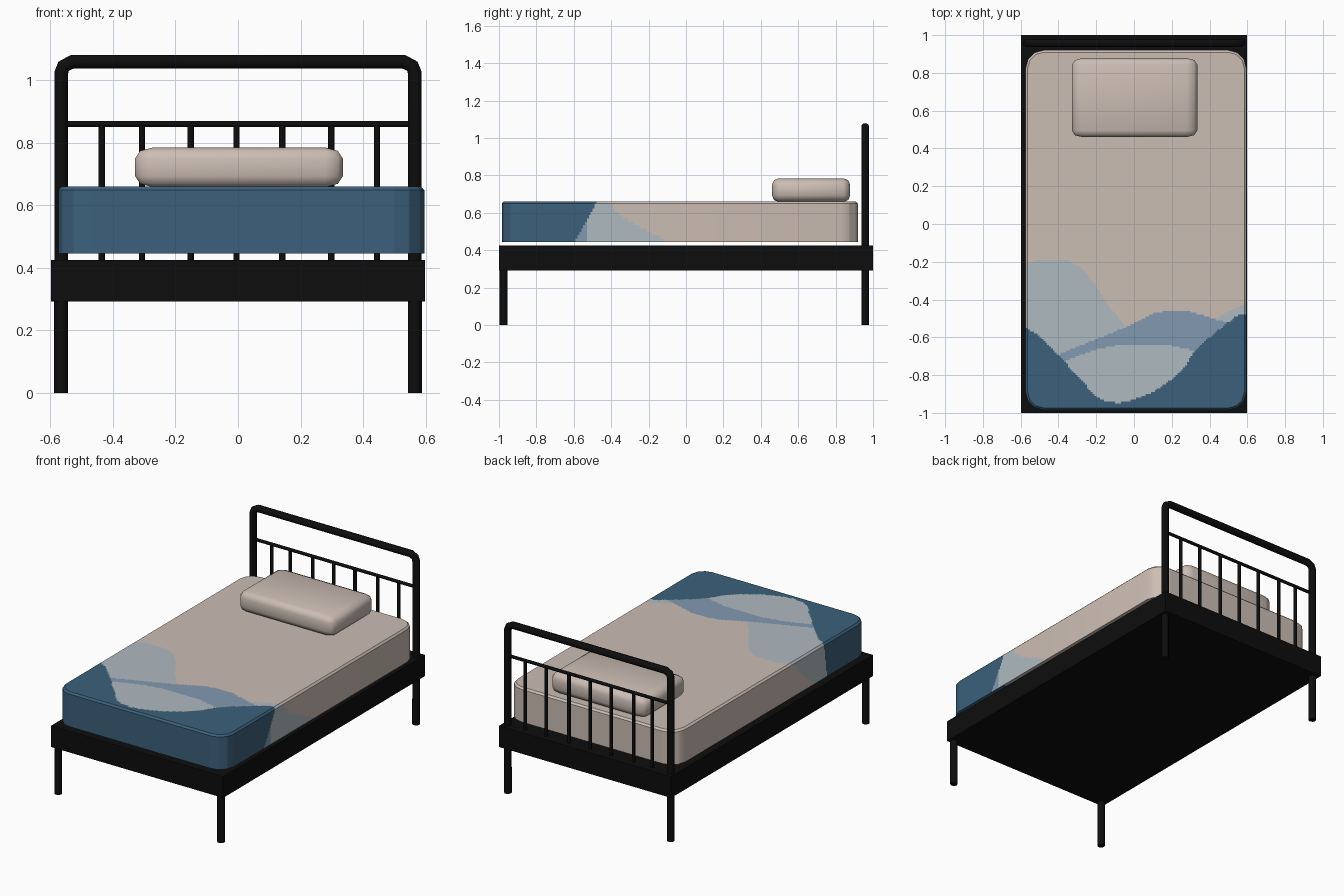
import bpy, bmesh, math
from mathutils import Vector

if "Cube" in bpy.data.objects:
    bpy.data.objects.remove(bpy.data.objects["Cube"])


def material(name, rgb):
    m = bpy.data.materials.new(name)
    m.diffuse_color = (*rgb, 1)
    m.use_nodes = True
    m.node_tree.nodes["Principled BSDF"].inputs["Base Color"].default_value = m.diffuse_color
    return m


BLACK = material("black metal", (0.004, 0.004, 0.004))
BEIGE = material("beige fabric", (0.60, 0.51, 0.455))
DARK = material("dark blue fabric", (0.045, 0.118, 0.198))
PALE = material("pale blue grey fabric", (0.43, 0.49, 0.525))
MID = material("mid blue fabric", (0.225, 0.32, 0.44))


def smooth(ob, angle=40):
    bpy.ops.object.select_all(action='DESELECT')
    ob.select_set(True)
    bpy.context.view_layer.objects.active = ob
    bpy.ops.object.shade_smooth_by_angle(angle=math.radians(angle))


def finish(name, bm, mats):
    me = bpy.data.meshes.new(name)
    bm.to_mesh(me)
    bm.free()
    ob = bpy.data.objects.new(name, me)
    bpy.context.collection.objects.link(ob)
    for m in mats:
        me.materials.append(m)
    return ob


def box(lo, hi):
    bm = bmesh.new()
    bmesh.ops.create_cube(bm, size=1)
    lo, hi = Vector(lo), Vector(hi)
    for v in bm.verts:
        v.co = (lo + hi) / 2 + v.co * (hi - lo)
    return bm


def tube(name, pts, r):
    cu = bpy.data.curves.new(name, 'CURVE')
    cu.dimensions = '3D'
    cu.bevel_depth = r
    cu.bevel_resolution = 3
    cu.use_fill_caps = True
    sp = cu.splines.new('POLY')
    sp.points.add(len(pts) - 1)
    for p, c in zip(sp.points, pts):
        p.co = (*c, 1)
    ob = bpy.data.objects.new(name, cu)
    bpy.context.collection.objects.link(ob)
    cu.materials.append(BLACK)
    bpy.ops.object.select_all(action='DESELECT')
    ob.select_set(True)
    bpy.context.view_layer.objects.active = ob
    bpy.ops.object.convert(target='MESH')
    smooth(bpy.context.view_layer.objects.active, 50)


# bed base
finish("bed_base", box((-0.597, -1, 0.292), (0.597, 1, 0.425)), [BLACK])

# front legs
for s, side in ((-1, "left"), (1, "right")):
    tube("front_leg_" + side, [(s * 0.565, -0.975, 0), (s * 0.565, -0.975, 0.32)], 0.022)

# headboard: bent tube that also forms the rear legs
half = [(0.565, 0), (0.565, 1.022), (0.557, 1.044), (0.53, 1.058)]
HY = 0.958
tube("headboard_frame", [(-x, HY, z) for x, z in half] + [(x, HY, z) for x, z in half[::-1]], 0.022)
tube("headboard_rail", [(-0.56, HY, 0.859), (0.56, HY, 0.859)], 0.01)
for i, x in enumerate((-0.435, -0.307, -0.151, -0.005, 0.141, 0.298, 0.444)):
    tube(f"headboard_bar_{i + 1}", [(x, HY, 0.40), (x, HY, 0.859)], 0.01)

# mattress: rounded corners and a small soft top edge
bm = box((-0.574, -0.985, 0.445), (0.595, 0.92, 0.66))
corners = [e for e in bm.edges if abs(e.verts[0].co.z - e.verts[1].co.z) > 0.1]
bmesh.ops.bevel(bm, geom=corners, offset=0.095, segments=3, profile=0.5, affect='EDGES')
rim = [e for e in bm.edges if min(v.co.z for v in e.verts) > 0.65]
bmesh.ops.bevel(bm, geom=rim, offset=0.011, segments=1, affect='EDGES')


# slice the mattress finely so the wave pattern can be assigned per face
def cut(co, no):
    bmesh.ops.bisect_plane(bm, geom=bm.verts[:] + bm.edges[:] + bm.faces[:],
                           plane_co=co, plane_no=no)


for k in range(1, 12):
    cut((0, 0, 0.445 + 0.0178 * k), (0, 0, 1))
for k in range(-57, 60):
    cut((k * 0.01 + 0.0003, 0, 0), (1, 0, 0))
for k in range(-97, -9):
    cut((0, k * 0.01 + 0.0003, 0), (0, 1, 0))

# wave outlines as (x, y) points seen from above
dark_top = [(-0.575, -0.55), (-0.5, -0.59), (-0.4, -0.69), (-0.35, -0.75), (-0.28, -0.825),
            (-0.2, -0.915), (-0.15, -0.94), (-0.08, -0.947), (0, -0.93), (0.1, -0.89),
            (0.2, -0.825), (0.28, -0.74), (0.32, -0.67), (0.4, -0.60), (0.5, -0.52),
            (0.55, -0.482), (0.6, -0.475)]
mid_top = [(-0.4, -0.69), (-0.2, -0.61), (-0.05, -0.55), (0.1, -0.475), (0.2, -0.455),
           (0.3, -0.465), (0.4, -0.495), (0.5, -0.525)]
mid_low = [(-0.4, -0.74), (-0.3, -0.70), (-0.2, -0.665), (-0.1, -0.645), (0.05, -0.635),
           (0.2, -0.645), (0.34, -0.675)]
pale_top = [(-0.575, -0.22), (-0.52, -0.195), (-0.45, -0.185), (-0.35, -0.19), (-0.27, -0.24),
            (-0.2, -0.33), (-0.13, -0.44), (-0.03, -0.56), (0, -0.6), (0.4, -0.52),
            (0.5, -0.465), (0.6, -0.415)]
# pattern running down the sides, as (depth 0-1, y)
right_pale = [(0, -0.41), (0.25, -0.38), (0.6, -0.26), (0.85, -0.15), (1, -0.115)]
left_pale = [(0, -0.23), (0.5, -0.33), (1, -0.45)]


def at(pts, x):
    if x <= pts[0][0]:
        return pts[0][1]
    for (x0, y0), (x1, y1) in zip(pts, pts[1:]):
        if x <= x1:
            return y0 + (y1 - y0) * (x - x0) / (x1 - x0)
    return pts[-1][1]


bm.normal_update()
for f in bm.faces:
    c = f.calc_center_median()
    d, p = at(dark_top, c.x), at(pale_top, c.x)
    if abs(f.normal.x) > 0.75:
        t = (0.66 - c.z) / 0.215
        if c.x > 0:
            d, p = -0.48 - 0.11 * t, at(right_pale, t)
        else:
            d, p = -0.55 - 0.03 * t, at(left_pale, t)
    if c.y < d:
        f.material_index = 1
    elif at(mid_low, c.x) < c.y < at(mid_top, c.x):
        f.material_index = 3
    elif c.y < p:
        f.material_index = 2
smooth(finish("mattress", bm, [BEIGE, DARK, PALE, MID]), 35)

# pillow: rounded block, stretched so its ends taper more
bm = box((-0.2075, 0.46, 0.658), (0.2075, 0.878, 0.784))
bmesh.ops.bevel(bm, geom=bm.edges[:], offset=0.035, segments=2, profile=0.5, affect='EDGES')
for v in bm.verts:
    v.co.x = v.co.x * 1.6 + 0.003
smooth(finish("pillow", bm, [BEIGE]), 60)
